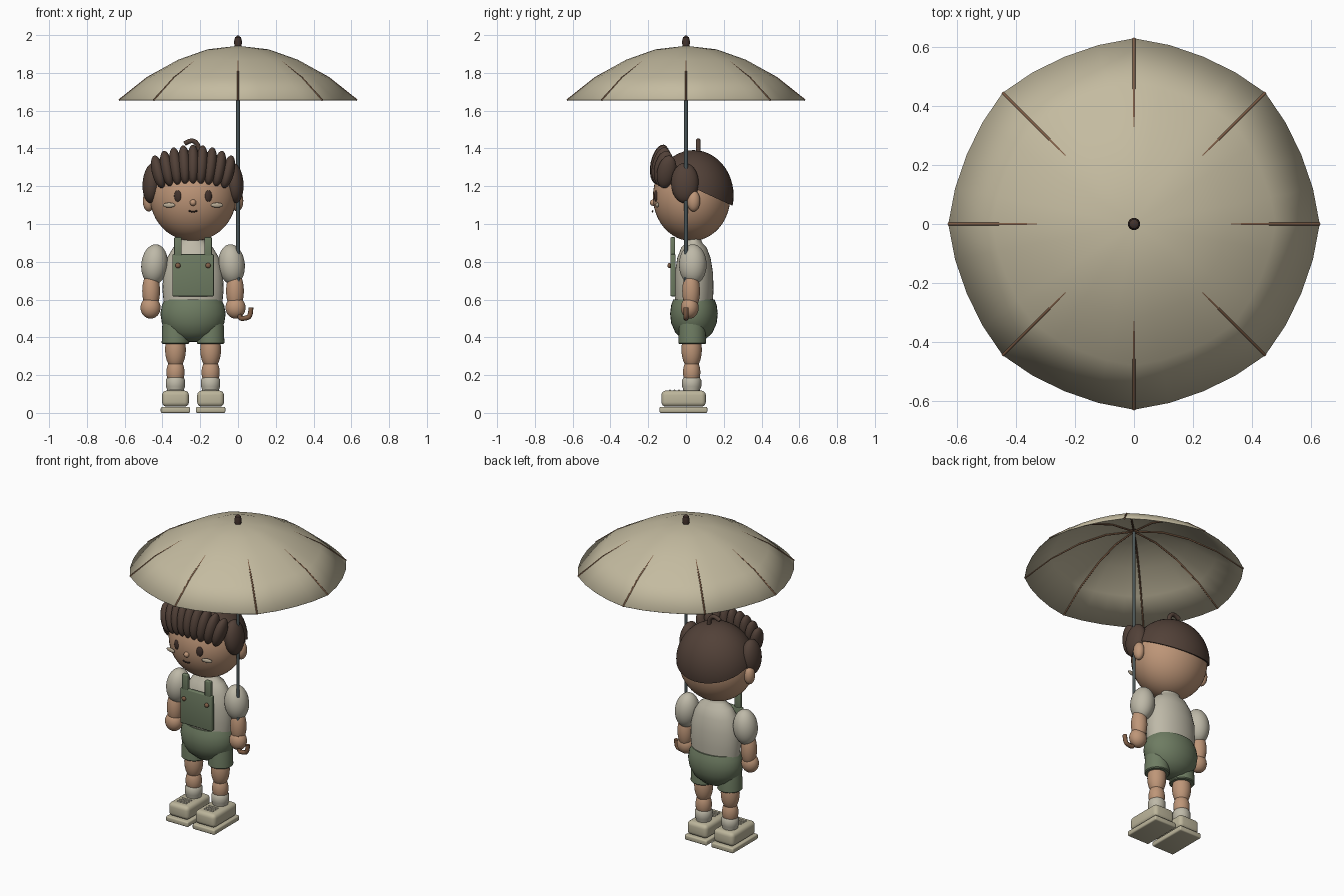
import bpy, bmesh, math
from mathutils import Matrix, Vector, Euler

if "Cube" in bpy.data.objects:
    bpy.data.objects.remove(bpy.data.objects["Cube"])


def material(name, r, g, b):
    m = bpy.data.materials.new(name)
    lin = [((c / 255 + 0.055) / 1.055) ** 2.4 for c in (r, g, b)]
    m.diffuse_color = (*lin, 1)
    m.use_nodes = True
    m.node_tree.nodes["Principled BSDF"].inputs["Base Color"].default_value = m.diffuse_color
    return m


CANVAS = material("canvas beige", 196, 187, 160)
SHIRT = material("shirt grey", 190, 185, 168)
SKIN = material("skin tan", 190, 150, 120)
HAIR = material("hair brown", 82, 65, 56)
GREEN = material("overall green", 110, 124, 98)
SLATE = material("shaft slate", 74, 84, 86)
WOOD = material("wood brown", 128, 94, 70)
SHOE = material("shoe cream", 188, 181, 155)
DARK = material("dark brown", 66, 50, 44)
BLUSH = material("cheek grey", 184, 170, 148)

CX = -0.238  # the figure stands to the left of the umbrella shaft


def finish(name, bm, mat, angle=40):
    bmesh.ops.recalc_face_normals(bm, faces=bm.faces)
    me = bpy.data.meshes.new(name)
    bm.to_mesh(me)
    bm.free()
    ob = bpy.data.objects.new(name, me)
    bpy.context.collection.objects.link(ob)
    me.materials.append(mat)
    smooth(ob, angle)
    return ob


def smooth(ob, angle=40):
    bpy.ops.object.select_all(action='DESELECT')
    ob.select_set(True)
    bpy.context.view_layer.objects.active = ob
    bpy.ops.object.shade_smooth_by_angle(angle=math.radians(angle))


def ellipsoid(name, loc, r, mat, rot=(0, 0, 0), seg=32, cut=None):
    bm = bmesh.new()
    m = Matrix.Translation(loc) @ Euler(rot).to_matrix().to_4x4() @ Matrix.Diagonal((*r, 1))
    bmesh.ops.create_uvsphere(bm, u_segments=seg, v_segments=seg // 2, radius=1, matrix=m)
    if cut:  # keep the part above a plane
        res = bmesh.ops.bisect_plane(bm, geom=bm.verts[:] + bm.edges[:] + bm.faces[:],
                                     plane_co=cut[0], plane_no=cut[1], clear_inner=True)
        edges = [e for e in res['geom_cut'] if isinstance(e, bmesh.types.BMEdge)]
        bmesh.ops.edgeloop_fill(bm, edges=edges)
    return finish(name, bm, mat)


def lathe(name, profile, loc, mat, ysc=1.0, seg=32, wave=None, angle=40):
    bm = bmesh.new()
    rings = []
    for r, z in profile:
        ring = []
        for i in range(seg):
            a = 2 * math.pi * i / seg
            k = wave(a) if wave else 1
            ring.append(bm.verts.new((loc[0] + r * k * math.cos(a),
                                      loc[1] + r * k * ysc * math.sin(a), z)))
        rings.append(ring)
    for p, q in zip(rings, rings[1:]):
        for i in range(seg):
            j = (i + 1) % seg
            bm.faces.new((p[i], p[j], q[j], q[i]))
    bmesh.ops.remove_doubles(bm, verts=bm.verts, dist=1e-5)
    return finish(name, bm, mat, angle)


def box(name, lo, hi, mat, bevel=0.0, segs=3):
    bm = bmesh.new()
    lo, hi = Vector(lo), Vector(hi)
    m = Matrix.Translation((lo + hi) / 2) @ Matrix.Diagonal((*(hi - lo), 1))
    bmesh.ops.create_cube(bm, size=1, matrix=m)
    if bevel:
        bmesh.ops.bevel(bm, geom=bm.edges[:], offset=bevel, segments=segs, profile=0.5, affect='EDGES')
    return finish(name, bm, mat)


def tube(name, pts, r, mat, curved=False):
    cu = bpy.data.curves.new(name, 'CURVE')
    cu.dimensions = '3D'
    cu.bevel_depth, cu.bevel_resolution, cu.use_fill_caps = r, 3, True
    sp = cu.splines.new('NURBS' if curved else 'POLY')
    sp.points.add(len(pts) - 1)
    for p, co in zip(sp.points, pts):
        p.co = (*co, 1)
    if curved:
        sp.use_endpoint_u, sp.order_u, sp.resolution_u = True, 3, 6
    ob = bpy.data.objects.new(name, cu)
    bpy.context.collection.objects.link(ob)
    cu.materials.append(mat)
    bpy.ops.object.select_all(action='DESELECT')
    ob.select_set(True)
    bpy.context.view_layer.objects.active = ob
    bpy.ops.object.convert(target='MESH')
    smooth(bpy.context.view_layer.objects.active)


# Umbrella canopy: rim pulled in slightly between the eight ribs
dome = [(0.63, 1.655), (0.48, 1.775), (0.317, 1.868), (0.162, 1.923), (0.0, 1.942)]
canopy = lathe("umbrella_canopy", dome, (0, 0), CANVAS,
               wave=lambda a: 1 - 0.025 * abs(math.sin(4 * a)), angle=60)
sol = canopy.modifiers.new("thickness", 'SOLIDIFY')
sol.thickness, sol.offset = 0.003, 0

# Ribs, shaft, finial and hooked handle
for i in range(8):
    c, s = math.cos(i * math.pi / 4), math.sin(i * math.pi / 4)
    drops = (0.0, 0.001, 0.004, 0.007, 0.012)
    tube(f"umbrella_rib_{i}", [(r * c, r * s, z - d) for (r, z), d in zip(dome, drops)], 0.005, WOOD)
tube("umbrella_shaft", [(0, 0, 0.56), (0, 0, 1.95)], 0.01, SLATE)
lathe("umbrella_finial", [(0, 1.935), (0.018, 1.935), (0.021, 1.965), (0.016, 1.988), (0, 2.0)],
      (0, 0), DARK, seg=16)
tube("umbrella_handle", [(0, 0, 0.60), (0, 0, 0.50), (0.035, 0, 0.50), (0.068, 0, 0.51), (0.068, 0, 0.557)],
     0.013, WOOD, True)

# Head, ears and hair cap
ellipsoid("head", (CX, 0.03, 1.145), (0.228, 0.205, 0.235), SKIN, seg=48)
ellipsoid("hair_cap", (CX, 0.04, 1.15), (0.236, 0.212, 0.241), HAIR, seg=48,
          cut=((CX, 0.25, 1.095), (0, 0.416, 0.909)))
for s, side in ((-1, "left"), (1, "right")):
    ellipsoid(f"ear_{side}", (CX + s * 0.235, 0.04, 1.122), (0.031, 0.035, 0.056), SKIN)
    ellipsoid(f"side_hair_{side}", (CX + s * 0.217, -0.006, 1.217), (0.05, 0.073, 0.107), HAIR, (0, s * -0.08, 0))

# Fringe locks fanned over the forehead, and a curl on top
for i in range(-4, 5):
    ellipsoid(f"fringe_lock_{i + 5}", (CX + i * 0.046, -0.138 + 0.0022 * i * i, 1.316 - 0.0025 * i * i),
              (0.034, 0.05, 0.106 - 0.001 * i * i), HAIR, (-0.2, i * 0.06, 0), 24)
tube("top_curl", [(CX + 0.03, 0.065, 1.37), (CX + 0.035, 0.065, 1.41), (CX - 0.005, 0.065, 1.452),
                  (CX - 0.045, 0.065, 1.425)], 0.013, HAIR, True)

# Face
for s, side in ((-1, "left"), (1, "right")):
    ellipsoid(f"eye_{side}", (CX + s * 0.081, -0.158, 1.148), (0.02, 0.01, 0.031), DARK, (0, 0, s * 0.35), 20)
    ellipsoid(f"cheek_{side}", (CX + s * 0.127, -0.152, 1.1), (0.033, 0.008, 0.013), BLUSH, (0, 0, s * 0.2), 20)
ellipsoid("nose", (CX, -0.174, 1.113), (0.017, 0.017, 0.017), SKIN, seg=20)
tube("mouth", [(CX - 0.023, -0.176, 1.07), (CX, -0.18, 1.06), (CX + 0.023, -0.176, 1.07)], 0.004, DARK, True)

# Shirt torso with collar
lathe("shirt_torso", [(0, 0.58), (0.155, 0.58), (0.162, 0.65), (0.158, 0.74), (0.138, 0.82), (0.105, 0.875),
                      (0.07, 0.9), (0.06, 0.915), (0.06, 0.95), (0, 0.95)], (CX, 0.042), SHIRT, 0.64, angle=50)

# Overall bib, straps and buttons
box("bib", (CX - 0.11, -0.082, 0.617), (CX + 0.11, -0.055, 0.84), GREEN, 0.006)
for s, side in ((-1, "left"), (1, "right")):
    x = CX + s * 0.08
    box(f"strap_{side}", (x - 0.02, -0.082, 0.83), (x + 0.02, -0.057, 0.93), GREEN, 0.005)
    ellipsoid(f"button_{side}", (x, -0.088, 0.78), (0.014, 0.01, 0.014), WOOD, seg=16)

# Shorts
lathe("shorts_seat", [(0, 0.6), (0.15, 0.6), (0.165, 0.57), (0.173, 0.525), (0.165, 0.475), (0.135, 0.425),
                      (0.085, 0.39), (0.04, 0.378), (0, 0.375)], (CX, 0.042), GREEN, 0.73, angle=50)

for s, side in ((-1, "left"), (1, "right")):
    # Arm
    ellipsoid(f"sleeve_{side}", (CX + s * 0.204, 0.036, 0.785), (0.07, 0.073, 0.108), SHIRT, (0, s * -0.1, 0))
    ellipsoid(f"forearm_{side}", (CX + s * 0.222, 0.027, 0.645), (0.047, 0.047, 0.105), SKIN)
    ellipsoid(f"hand_{side}", (CX + s * 0.225, 0.02, 0.557), (0.053, 0.047, 0.058), SKIN)
    # Leg
    x, y = CX + s * 0.093, 0.033
    lathe(f"shorts_leg_{side}", [(0, 0.52), (0.06, 0.52), (0.07, 0.46), (0.073, 0.37), (0.068, 0.365), (0, 0.365)],
          (x, y), GREEN)
    ellipsoid(f"thigh_{side}", (x, 0.03, 0.335), (0.055, 0.054, 0.105), SKIN)
    ellipsoid(f"calf_{side}", (x, 0.03, 0.215), (0.048, 0.046, 0.075), SKIN)
    lathe(f"sock_{side}", [(0, 0.19), (0.042, 0.188), (0.051, 0.175), (0.051, 0.14), (0.045, 0.125),
                           (0.045, 0.1), (0, 0.1)], (x, 0.03), SHIRT)
    # Shoe with welt, sole and laces
    box(f"shoe_upper_{side}", (x - 0.071, -0.13, 0.033), (x + 0.071, 0.105, 0.118), SHOE, 0.024, 4)
    box(f"shoe_sole_{side}", (x - 0.078, -0.14, 0.0), (x + 0.078, 0.113, 0.032), SHOE, 0.008)
    for k in range(3):
        ly = -0.085 + k * 0.024
        tube(f"lace_{side}_{k + 1}", [(x - 0.032, ly, 0.119), (x + 0.032, ly, 0.119)], 0.005, SHIRT)
